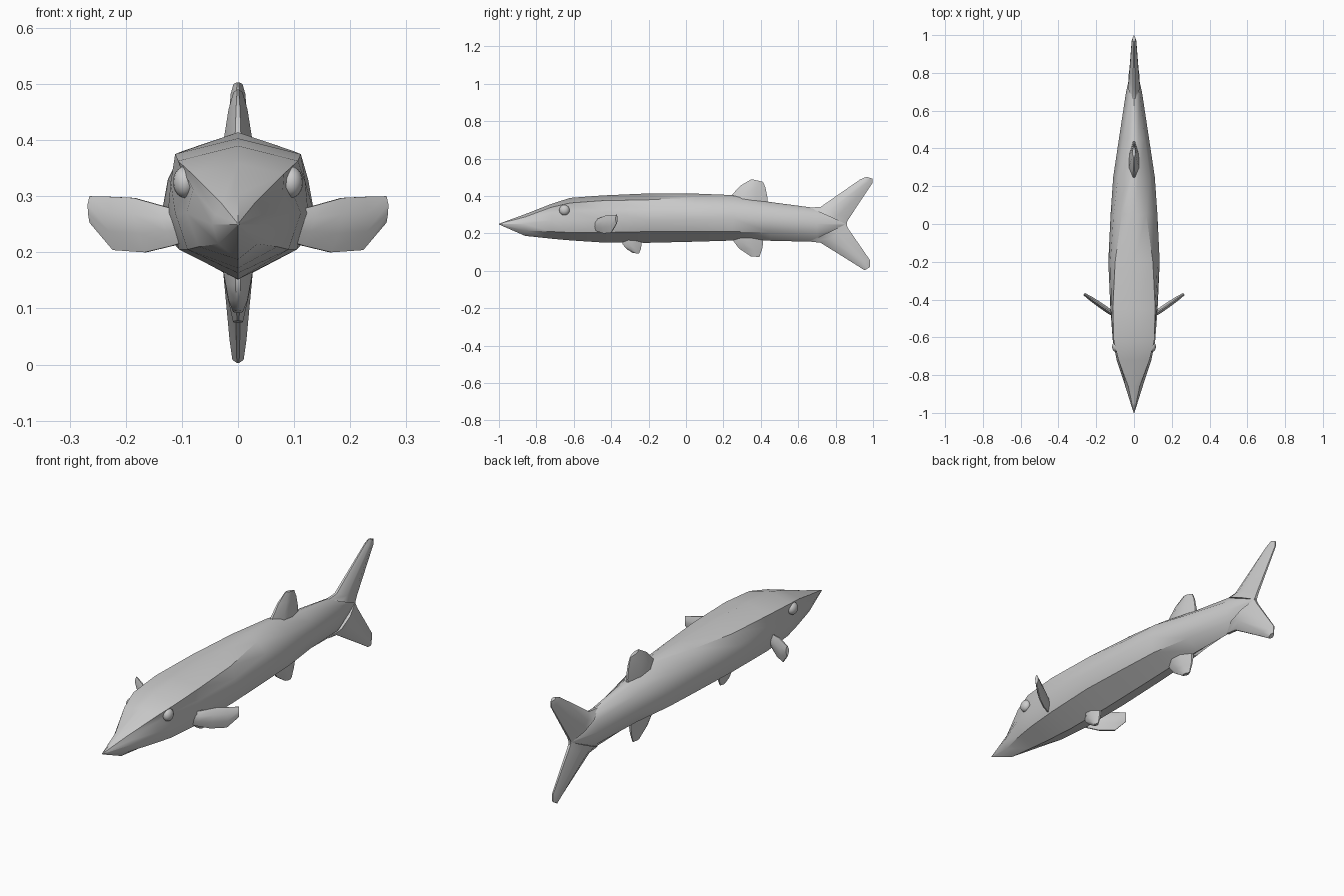
import bpy, bmesh, math
from mathutils import Vector

if "Cube" in bpy.data.objects:
    bpy.data.objects.remove(bpy.data.objects["Cube"])

grey = bpy.data.materials.new("plain grey")
grey.diffuse_color = (0.6, 0.6, 0.6, 1)
grey.use_nodes = True
grey.node_tree.nodes["Principled BSDF"].inputs["Base Color"].default_value = grey.diffuse_color


def finish(name, bm, angle=35):
    bmesh.ops.remove_doubles(bm, verts=bm.verts, dist=1e-5)
    bmesh.ops.recalc_face_normals(bm, faces=bm.faces)
    mesh = bpy.data.meshes.new(name)
    bm.to_mesh(mesh)
    bm.free()
    mesh.materials.append(grey)
    ob = bpy.data.objects.new(name, mesh)
    bpy.context.collection.objects.link(ob)
    bpy.ops.object.select_all(action='DESELECT')
    ob.select_set(True)
    bpy.context.view_layer.objects.active = ob
    bpy.ops.object.shade_smooth_by_angle(angle=math.radians(angle))
    return ob


def loft(name, rings, angle=35):
    """Skin a list of closed rings and cap both ends."""
    bm = bmesh.new()
    vs = [[bm.verts.new(p) for p in r] for r in rings]
    n = len(vs[0])
    for a, b in zip(vs, vs[1:]):
        for i in range(n):
            j = (i + 1) % n
            bm.faces.new((a[i], a[j], b[j], b[i]))
    bm.faces.new(vs[0])
    bm.faces.new(vs[-1])
    return finish(name, bm, angle)


def fin(name, stations, normal):
    """Loft lens sections: (leading point, trailing point, half thickness)."""
    n = Vector(normal).normalized()
    rings = []
    for lead, trail, t in stations:
        a, b = Vector(lead), Vector(trail)
        ring = [a + n * t * 0.2]
        ring += [a.lerp(b, 0.3) + n * t, a.lerp(b, 0.65) + n * t * 0.9]
        ring += [b + n * t * 0.2, b - n * t * 0.2]
        ring += [a.lerp(b, 0.65) - n * t * 0.9, a.lerp(b, 0.3) - n * t]
        ring += [a - n * t * 0.2]
        rings.append(ring)
    return loft(name, rings, 45)


def middle_fin(name, stations):
    """Fin on the centre plane, points given as (y, z)."""
    fin(name, [((0, *a), (0, *b), t) for a, b, t in stations], (1, 0, 0))


# Body: y, top z, (x, z) of shoulder, upper side, side, lower side, bottom z
sections = [
    (-1.00, .252, (.001, .252), (.002, .251), (.002, .25), (.001, .249), .248),
    (-0.86, .303, (.030, .288), (.040, .267), (.046, .25), (.035, .215), .187),
    (-0.72, .358, (.082, .340), (.080, .312), (.092, .27), (.070, .210), .172),
    (-0.62, .390, (.107, .363), (.092, .320), (.112, .27), (.090, .205), .163),
    (-0.45, .403, (.112, .375), (.120, .325), (.125, .27), (.105, .205), .152),
    (-0.20, .414, (.100, .380), (.125, .330), (.136, .27), (.110, .210), .150),
    (0.05, .413, (.065, .392), (.108, .345), (.124, .275), (.100, .210), .156),
    (0.25, .405, (.022, .400), (.085, .355), (.110, .28), (.090, .210), .162),
    (0.45, .368, (.022, .361), (.058, .330), (.080, .27), (.060, .205), .161),
    (0.70, .335, (.015, .328), (.030, .300), (.042, .25), (.030, .190), .155),
    (0.86, .262, (.003, .260), (.004, .255), (.005, .25), (.004, .245), .240),
]
rings = []
for y, top, *sides, bottom in sections:
    ring = [(0, y, top)] + [(x, y, z) for x, z in sides]
    ring += [(0, y, bottom)] + [(-x, y, z) for x, z in reversed(sides)]
    rings.append(ring)
loft("body", rings)

# Forked tail
middle_fin("tail_upper_lobe", [
    ((.66, .338), (.855, .25), .032), ((.72, .342), (.87, .278), .027),
    ((.93, .488), (.997, .47), .013), ((.965, .503), (.996, .493), .008)])
middle_fin("tail_lower_lobe", [
    ((.66, .157), (.855, .25), .032), ((.72, .150), (.87, .222), .027),
    ((.90, .038), (.985, .055), .015), ((.955, .003), (.983, .02), .010)])

# Fins along the centre line
middle_fin("dorsal_fin", [
    ((.24, .395), (.435, .355), .028), ((.25, .412), (.437, .385), .025),
    ((.295, .458), (.425, .445), .017), ((.35, .490), (.412, .476), .008)])
middle_fin("anal_fin", [
    ((.25, .175), (.41, .18), .028), ((.255, .157), (.412, .145), .025),
    ((.285, .118), (.407, .115), .018), ((.345, .078), (.392, .074), .009)])
middle_fin("pelvic_fin", [
    ((-.34, .165), (-.235, .165), .026), ((-.34, .142), (-.237, .145), .022),
    ((-.315, .115), (-.242, .115), .017), ((-.285, .096), (-.252, .092), .009)])

# Paired parts
for side, name in ((-1, "left"), (1, "right")):
    def swept(x, z):
        return (side * x, -.47 + (x - .12) * .69, z)
    fin(name + "_pectoral_fin", [
        (swept(.105, .275), swept(.085, .222), .010),
        (swept(.135, .283), swept(.115, .212), .014),
        (swept(.185, .297), swept(.165, .200), .014),
        (swept(.225, .299), swept(.222, .204), .012),
        (swept(.264, .300), swept(.264, .253), .007)], (-side * .69, 1, 0))
    bm = bmesh.new()
    bmesh.ops.create_uvsphere(bm, u_segments=16, v_segments=10, radius=.028)
    for v in bm.verts:
        v.co = Vector((v.co.x * .75 + side * .095, v.co.y - .65, v.co.z + .325))
    finish(name + "_eye", bm, 60)
